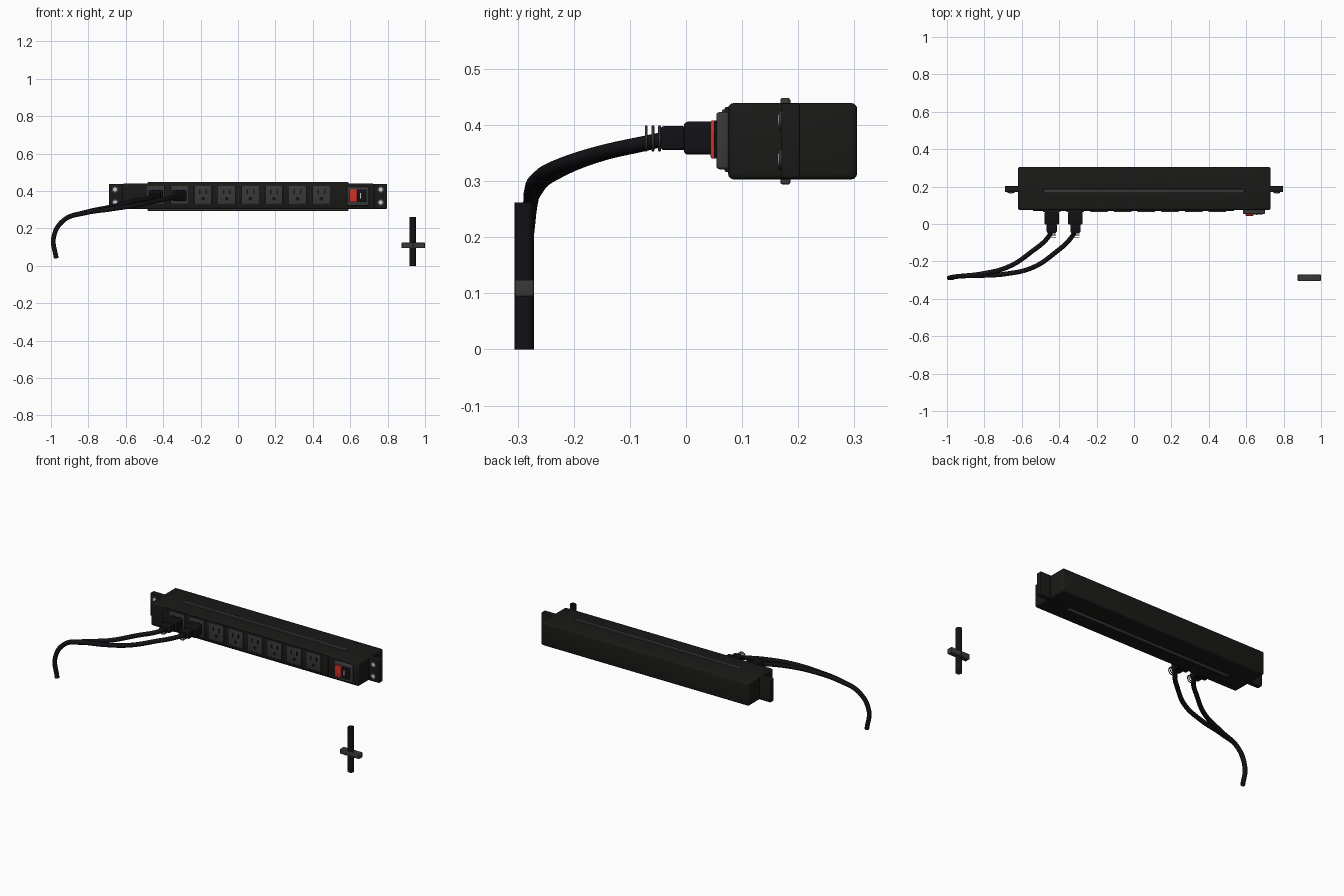
import bpy, bmesh, math
from mathutils import Matrix

if "Cube" in bpy.data.objects:
    bpy.data.objects.remove(bpy.data.objects["Cube"])


def material(name, r, g, b):
    m = bpy.data.materials.new(name)
    m.diffuse_color = (r, g, b, 1)
    m.use_nodes = True
    m.node_tree.nodes["Principled BSDF"].inputs["Base Color"].default_value = m.diffuse_color
    return m


BLACK = material("black_metal", 0.010, 0.010, 0.009)
RUBBER = material("rubber", 0.006, 0.006, 0.008)
GREY = material("dark_grey", 0.04, 0.04, 0.04)
RED = material("red", 0.65, 0.03, 0.02)
LIGHT = material("light", 0.75, 0.75, 0.75)


def finish(bm, name, mat):
    me = bpy.data.meshes.new(name)
    bm.to_mesh(me)
    bm.free()
    ob = bpy.data.objects.new(name, me)
    bpy.context.collection.objects.link(ob)
    me.materials.append(mat)
    bpy.ops.object.select_all(action='DESELECT')
    bpy.context.view_layer.objects.active = ob
    ob.select_set(True)
    bpy.ops.object.shade_smooth_by_angle(angle=math.radians(30))
    return ob


def box(name, x, y, z, mat, bevel=0.0):
    """Box from (min, max) ranges, optionally with rounded edges."""
    bm = bmesh.new()
    bmesh.ops.create_cube(bm, size=1)
    for v in bm.verts:
        v.co = [r[0] + (c + 0.5) * (r[1] - r[0]) for c, r in zip(v.co, (x, y, z))]
    if bevel:
        bmesh.ops.bevel(bm, geom=bm.edges[:], offset=bevel, segments=3,
                        profile=0.5, affect='EDGES')
    return finish(bm, name, mat)


def disc(name, x, y, z, r, mat):
    """Short cylinder pointing forward, y is a range."""
    bm = bmesh.new()
    bmesh.ops.create_cone(bm, cap_ends=True, segments=24, radius1=r, radius2=r,
                          depth=y[1] - y[0])
    bm.transform(Matrix.Translation((x, sum(y) / 2, z)) @ Matrix.Rotation(math.pi / 2, 4, 'X'))
    return finish(bm, name, mat)


def tube(name, pts, r, mat, res=6):
    cu = bpy.data.curves.new(name, 'CURVE')
    cu.dimensions = '3D'
    cu.bevel_depth, cu.bevel_resolution, cu.resolution_u = r, res, 10
    sp = cu.splines.new('BEZIER')
    sp.bezier_points.add(len(pts) - 1)
    for bp, p in zip(sp.bezier_points, pts):
        bp.co = p
        bp.handle_left_type = bp.handle_right_type = 'AUTO'
    cu.materials.append(mat)
    ob = bpy.data.objects.new(name, cu)
    bpy.context.collection.objects.link(ob)
    return ob


# housing, long ribs above and below, front panel
box("housing", (-0.62, 0.73), (0.075, 0.305), (0.303, 0.439), BLACK, 0.010)
for name, z in (("top_rib", (0.43, 0.448)), ("bottom_rib", (0.294, 0.31))):
    box(name, (-0.483, 0.59), (0.168, 0.186), z, GREY, 0.004)
box("front_panel", (-0.54, 0.535), (0.069, 0.08), (0.316, 0.432), BLACK, 0.003)

# mounting ears with screws
for side, x0, x1, sx in (("left", -0.69, -0.60, -0.657), ("right", 0.71, 0.797, 0.763)):
    box(side + "_ear", (x0, x1), (0.170, 0.203), (0.305, 0.438), BLACK, 0.004)
    for i, z in enumerate((0.339, 0.408)):
        disc(f"{side}_screw_washer_{i}", sx, (0.166, 0.172), z, 0.018, GREY)
        disc(f"{side}_screw_{i}", sx, (0.164, 0.170), z, 0.011, LIGHT)

# eight outlets
SOCKETS = [-0.44 + 0.1265 * i for i in range(8)]
for i, x in enumerate(SOCKETS):
    box(f"outlet_{i}", (x - 0.047, x + 0.047), (0.064, 0.075), (0.33, 0.428), GREY, 0.003)
    for s in (-1, 1):
        c = x + s * 0.017
        box(f"outlet_{i}_slot_{s}", (c - 0.004, c + 0.004), (0.063, 0.07),
            (0.384, 0.408), RUBBER)
    disc(f"outlet_{i}_ground", x, (0.063, 0.07), 0.358, 0.010, RUBBER)

# rocker switch
box("switch_bezel", (0.582, 0.70), (0.054, 0.077), (0.321, 0.423), GREY, 0.006)
box("switch_red_half", (0.595, 0.638), (0.044, 0.06), (0.34, 0.408), RED, 0.003)
box("switch_dark_half", (0.638, 0.688), (0.050, 0.06), (0.34, 0.408), RUBBER, 0.003)
box("switch_mark", (0.652, 0.658), (0.049, 0.052), (0.36, 0.388), LIGHT)

# plugs with strain relief rings
for i, x in enumerate(SOCKETS[:2]):
    box(f"plug_{i}", (x - 0.039, x + 0.039), (-0.004, 0.066), (0.347, 0.406), RUBBER, 0.008)
    box(f"plug_neck_{i}", (x - 0.027, x + 0.027), (-0.045, 0.0), (0.355, 0.398), RUBBER, 0.006)
    for k in range(3):
        bpy.ops.mesh.primitive_torus_add(
            major_segments=24, minor_segments=8, major_radius=0.021, minor_radius=0.0025,
            location=(x, -0.047 - 0.012 * k, 0.376), rotation=(math.pi / 2, 0, 0))
        ring = bpy.context.object
        ring.name = f"strain_ring_{i}_{k}"
        ring.data.materials.append(GREY)
        bpy.ops.object.shade_smooth()

# cables, sharing the same hanging end
END = [(-0.93, -0.279, 0.245), (-0.985, -0.287, 0.155), (-0.972, -0.288, 0.04)]
tube("cable_0", [(-0.44, -0.03, 0.377), (-0.455, -0.065, 0.368), (-0.55, -0.15, 0.348),
                 (-0.67, -0.228, 0.317), (-0.82, -0.267, 0.285)] + END, 0.0125, RUBBER)
tube("cable_1", [(-0.3135, -0.03, 0.377), (-0.33, -0.065, 0.37), (-0.43, -0.16, 0.349),
                 (-0.54, -0.232, 0.325), (-0.68, -0.266, 0.303), (-0.82, -0.276, 0.282)] + END,
     0.0125, RUBBER)

# separate cable piece with its clip
tube("loose_cable", [(0.935, -0.288, 0), (0.935, -0.288, 0.262)], 0.0175, RUBBER)
box("cable_clip", (0.875, 0.999), (-0.305, -0.271), (0.094, 0.124), GREY, 0.004)
